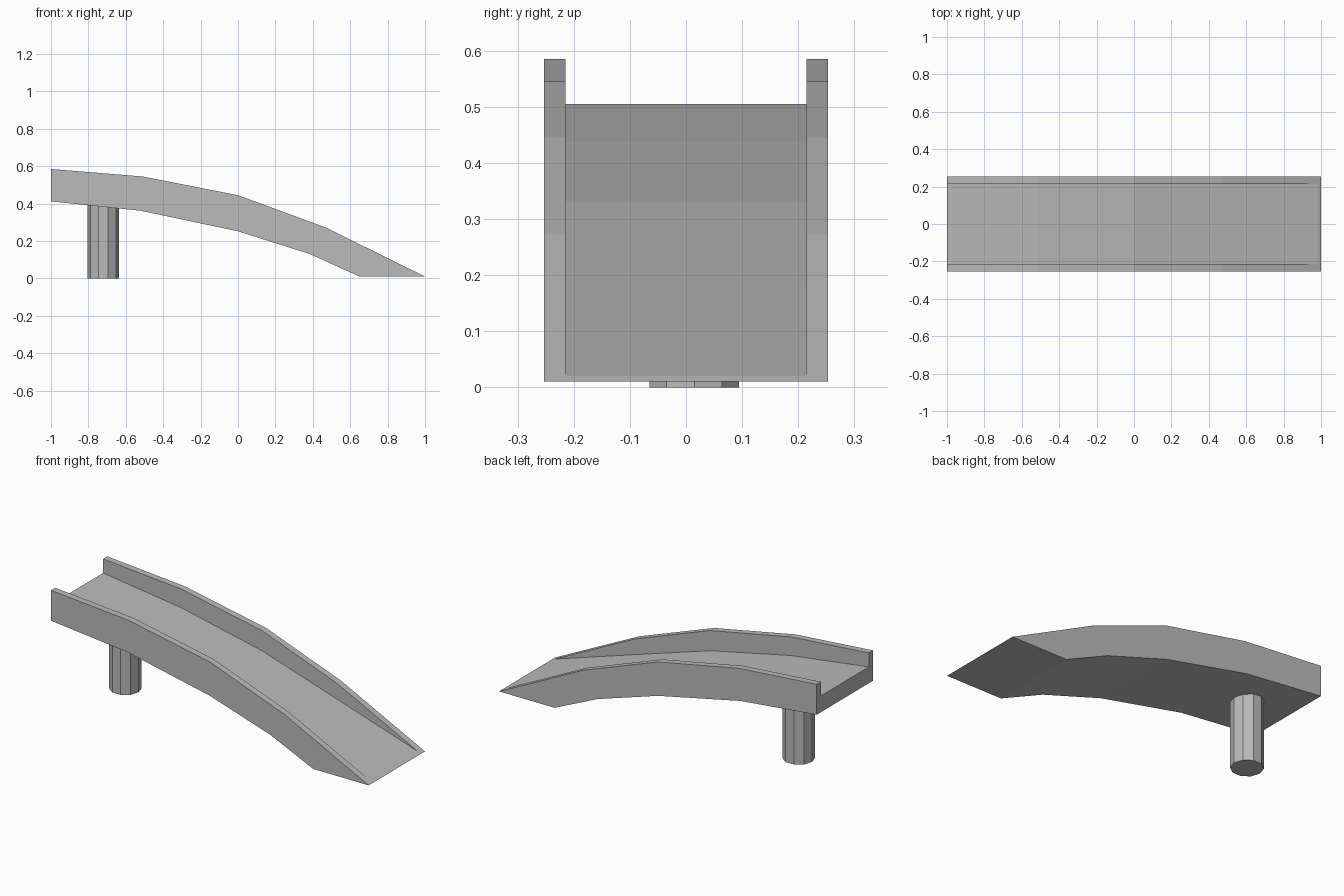
import bpy
import bmesh
from math import pi

old = bpy.data.objects.get("Cube")
if old:
    bpy.data.objects.remove(old, do_unlink=True)

# Single concrete colour
concrete = bpy.data.materials.new("concrete_grey")
concrete.use_nodes = True
grey = (0.5, 0.5, 0.5, 1)
concrete.diffuse_color = grey
bsdf = next(n for n in concrete.node_tree.nodes if n.type == 'BSDF_PRINCIPLED')
bsdf.inputs["Base Color"].default_value = grey
bsdf.inputs["Roughness"].default_value = 0.8


def finish(name, bm):
    bmesh.ops.recalc_face_normals(bm, faces=bm.faces)
    mesh = bpy.data.meshes.new(name)
    bm.to_mesh(mesh)
    bm.free()
    mesh.materials.append(concrete)
    obj = bpy.data.objects.new(name, mesh)
    bpy.context.collection.objects.link(obj)
    return obj


def prism(name, profile, y0, y1):
    """Extrude a side profile (x, z) from y0 to y1."""
    bm = bmesh.new()
    face = bm.faces.new([bm.verts.new((x, y0, z)) for x, z in profile])
    ext = bmesh.ops.extrude_face_region(bm, geom=[face])
    moved = [v for v in ext["geom"] if isinstance(v, bmesh.types.BMVert)]
    bmesh.ops.translate(bm, verts=moved, vec=(0, y1 - y0, 0))
    return finish(name, bm)


# Side profiles of the curved ramp, low end at +x
wall_top = [(-1, 0.585), (-0.51, 0.545), (0, 0.445), (0.47, 0.272), (1, 0.01)]
deck_top = [(-1, 0.505), (-0.51, 0.439), (0, 0.33), (0.47, 0.182), (0.98, 0.02), (1, 0.01)]
underside = [(0.65, 0.01), (0.38, 0.132), (0, 0.252), (-0.52, 0.362), (-1, 0.412)]

# Deck between two parapet walls
inner, outer = 0.215, 0.253
prism("ramp_deck", deck_top + underside, -inner, inner)
for name, side in (("left_parapet", 1), ("right_parapet", -1)):
    prism(name, wall_top + underside, side * inner, side * outer)

# Ten-sided support pillar under the high end
height = 0.43
bm = bmesh.new()
bmesh.ops.create_cone(bm, cap_ends=True, segments=10, radius1=0.084,
                      radius2=0.084, depth=height)
# Turn a corner of the pillar towards +x
corner = max(bm.verts, key=lambda v: v.co.x)
if abs(corner.co.y) > 0.001:
    from mathutils import Matrix
    bmesh.ops.rotate(bm, verts=bm.verts, cent=(0, 0, 0), matrix=Matrix.Rotation(pi / 10, 3, 'Z'))
bmesh.ops.translate(bm, verts=bm.verts, vec=(-0.72, 0.015, height / 2))
finish("support_pillar", bm)
